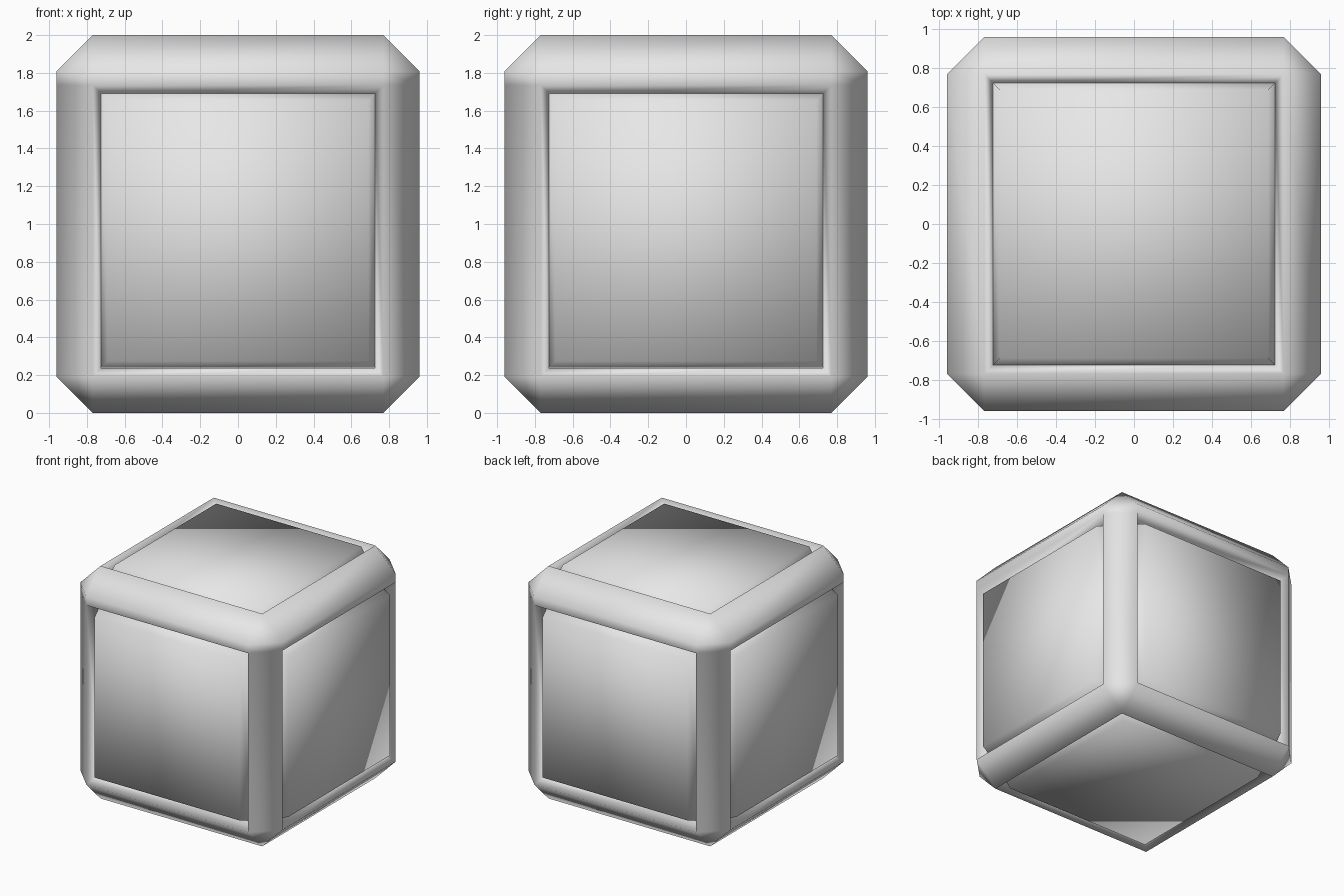
import bpy, bmesh, math
from mathutils import Matrix, Vector

cube = bpy.data.objects.get("Cube")
if cube:
    bpy.data.objects.remove(cube, do_unlink=True)

WIDTH, HEIGHT = 1.924, 2.0
CHAMFER = 0.193          # slanted outer edges
RIM_TOP = 1.735          # upper edge of the side openings
OPENING, PANEL = 0.725, 0.69
GROOVE = 0.11            # depth of the groove round each panel
MID_Z = 0.965

grey = bpy.data.materials.new("light_grey")
grey.use_nodes = True
grey.diffuse_color = (0.8, 0.8, 0.8, 1)
grey.node_tree.nodes["Principled BSDF"].inputs["Base Color"].default_value = (0.8, 0.8, 0.8, 1)


def finish(bm, name):
    """Turn a bmesh into a smooth grey object."""
    for f in bm.faces:
        f.smooth = True
    mesh = bpy.data.meshes.new(name)
    bm.to_mesh(mesh)
    bm.free()
    mesh.materials.append(grey)
    obj = bpy.data.objects.new(name, mesh)
    bpy.context.collection.objects.link(obj)
    return obj


# Frame: chamfered box with a sloping-walled opening in each side
bm = bmesh.new()
bmesh.ops.create_cube(bm, size=1, matrix=Matrix.Translation((0, 0, HEIGHT / 2))
                      @ Matrix.Diagonal((WIDTH, WIDTH, HEIGHT, 1)))
bmesh.ops.bevel(bm, geom=bm.edges[:], offset=CHAMFER, offset_type='OFFSET',
                segments=1, profile=0.5, affect='EDGES')
bmesh.ops.bisect_plane(bm, geom=bm.verts[:] + bm.edges[:] + bm.faces[:],
                       plane_co=(0, 0, RIM_TOP), plane_no=(0, 0, 1))
openings = [f for f in bm.faces if f.calc_area() > 1]
bmesh.ops.inset_individual(bm, faces=openings, thickness=WIDTH / 2 - CHAMFER - OPENING,
                           depth=-GROOVE, use_even_offset=True)
floors = [f for f in bm.faces if f.calc_area() > 1]
bmesh.ops.delete(bm, geom=floors, context='FACES_ONLY')
finish(bm, "frame")


# Panels: shallow tapered blocks rising out of the openings
def panel(name, location, direction):
    bm = bmesh.new()
    turn = Vector(direction).to_track_quat('Z', 'Y').to_matrix().to_4x4()
    bmesh.ops.create_grid(bm, x_segments=1, y_segments=1, size=OPENING)
    base = bm.faces[:]
    bmesh.ops.inset_individual(bm, faces=base, thickness=OPENING - PANEL,
                               depth=GROOVE, use_even_offset=True)
    bmesh.ops.transform(bm, matrix=Matrix.Translation(location) @ turn, verts=bm.verts[:])
    finish(bm, name)


side = WIDTH / 2 - GROOVE
for name, x, y in (("front", 0, -1), ("back", 0, 1), ("left", 1, 0), ("right", -1, 0)):
    panel(name + "_panel", (x * side, y * side, MID_Z), (x, y, 0))
panel("top_panel", (0, 0, HEIGHT - GROOVE), (0, 0, 1))
panel("bottom_panel", (0, 0, GROOVE), (0, 0, -1))
